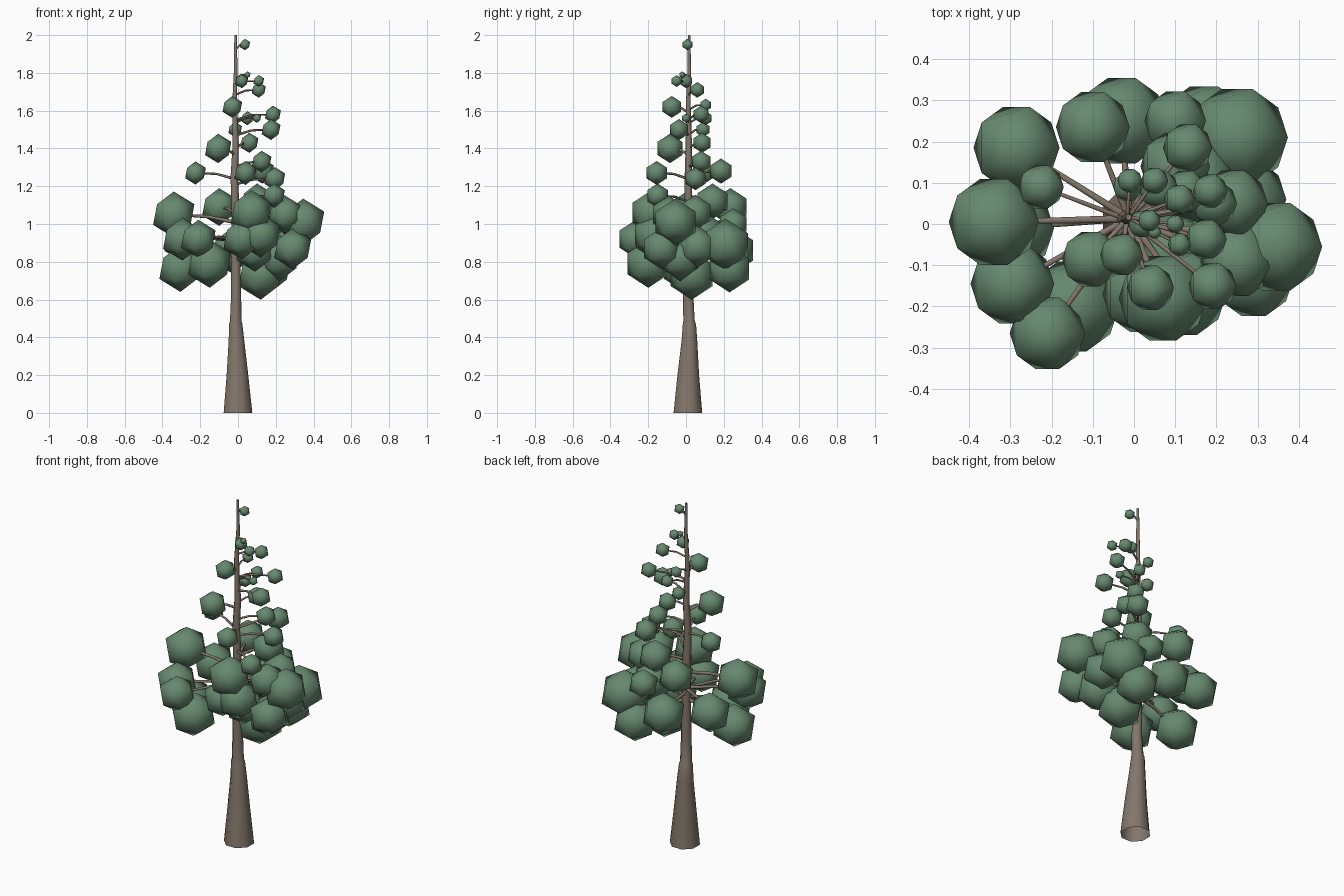
import bpy, bmesh, math
from mathutils import Vector


def material(name, color):
    m = bpy.data.materials.new(name)
    m.diffuse_color = (*color, 1)
    return m


BARK = material("bark", (0.23, 0.185, 0.145))
LEAF = material("leaf", (0.135, 0.25, 0.16))


def finish(name, bm, mat):
    me = bpy.data.meshes.new(name)
    bmesh.ops.recalc_face_normals(bm, faces=bm.faces[:])
    bm.to_mesh(me)
    bm.free()
    me.materials.append(mat)
    for p in me.polygons:
        p.use_smooth = len(p.vertices) < 5
    ob = bpy.data.objects.new(name, me)
    bpy.context.collection.objects.link(ob)
    return ob


def tube(bm, pts, radii, sides, level=False):
    """Tapered open tube with rings along a path; level keeps the rings horizontal."""
    rings = []
    q = (pts[-1] - pts[0]).to_track_quat('Z', 'Y')
    for p, r in zip(pts, radii):
        ring = [Vector((r * math.cos(a), r * math.sin(a), 0))
                for a in (2 * math.pi * (k + .5) / sides for k in range(sides))]
        rings.append([bm.verts.new(p + (v if level else q @ v)) for v in ring])
    for a, b in zip(rings, rings[1:]):
        for k in range(sides):
            bm.faces.new((a[k], a[(k + 1) % sides], b[(k + 1) % sides], b[k]))
    bm.faces.new(rings[-1])


# Trunk profile: x, y, z, radius
TRUNK = [(0, 0.01, 0, .082), (-.003, .012, .2, .062), (-.008, .018, .38, .045), (-.012, .018, .47, .038),
         (-.012, .016, .485, .033), (-.01, .012, .62, .029), (-.012, .015, .85, .026),
         (-.012, .012, 1.05, .024), (-.02, .012, 1.25, .021), (-.012, .015, 1.42, .018),
         (-.018, .012, 1.65, .013), (-.012, .018, 1.82, .010), (-.013, .016, 2.0, .007)]


def trunk_at(z):
    for a, b in zip(TRUNK, TRUNK[1:]):
        if a[2] <= z <= b[2]:
            return Vector(a[:3]).lerp(Vector(b[:3]), (z - a[2]) / (b[2] - a[2]))


bm = bmesh.new()
tube(bm, [Vector(t[:3]) for t in TRUNK], [t[3] for t in TRUNK], 8, level=True)
finish("trunk", bm, BARK)

# Foliage clumps: x, y, z, horizontal radius
LOWER = [(-.34, .005, 1.05, .11), (-.285, .185, .91, .105), (-.295, -.145, .92, .102),
         (-.305, -.01, .765, .112), (-.21, -.265, .92, .092), (-.15, -.20, .79, .115),
         (-.10, .235, 1.09, .09), (-.03, .25, .86, .11), (.25, .21, .89, .124),
         (.17, .23, .76, .11), (.10, .25, 1.0, .075), (.345, -.055, 1.01, .112),
         (.25, -.09, 1.05, .09), (.29, -.13, .87, .098), (.07, -.18, 1.06, .108),
         (.12, .03, .73, .118), (.02, -.17, .92, .097), (.12, -.17, .94, .105),
         (.22, -.03, .82, .11), (.24, .05, 1.06, .085), (.15, .10, .95, .10),
         (.09, -.07, .86, .10), (.27, .06, .88, .10)]
UPPER = [(.10, .14, 1.12, .085), (.19, -.15, 1.15, .058), (.13, .185, 1.28, .06),
         (.195, .05, 1.24, .055), (.04, -.155, 1.27, .057), (-.225, .09, 1.27, .055),
         (.125, .08, 1.33, .052), (-.105, -.085, 1.4, .07), (.06, .085, 1.43, .048),
         (-.015, .09, 1.5, .036), (.175, -.037, 1.5, .05)]
TOP = [(.185, .08, 1.58, .042), (.05, .105, 1.56, .033), (.10, .0, 1.56, .022),
       (-.03, -.075, 1.62, .052), (-.01, .105, 1.63, .03), (.11, .06, 1.71, .037),
       (.11, -.05, 1.757, .028), (.02, 0, 1.757, .034), (.05, -.02, 1.79, .016),
       (.037, .008, 1.95, .027)]

branches = bmesh.new()
for group, clumps in (("lower", LOWER), ("upper", UPPER), ("top", TOP)):
    bm = bmesh.new()
    for x, y, z, r in clumps:
        # Clump: low-poly sphere
        ret = bmesh.ops.create_icosphere(bm, subdivisions=1, radius=r * 1.11)
        bmesh.ops.translate(bm, verts=ret["verts"], vec=(x, y, z))
        # Branch: rises from the trunk and levels out into the clump
        end = Vector((x, y, z))
        start = trunk_at(z * .4 + .55 if z < 1 else z - .2 * r - .02)
        mid = start.lerp(end, .45) + Vector((0, 0, .012))
        w = .004 + .06 * r
        tube(branches, [start, mid, end], [w, w * .85, w * .6], 6)
    finish(group + "_foliage", bm, LEAF)
finish("branches", branches, BARK)
